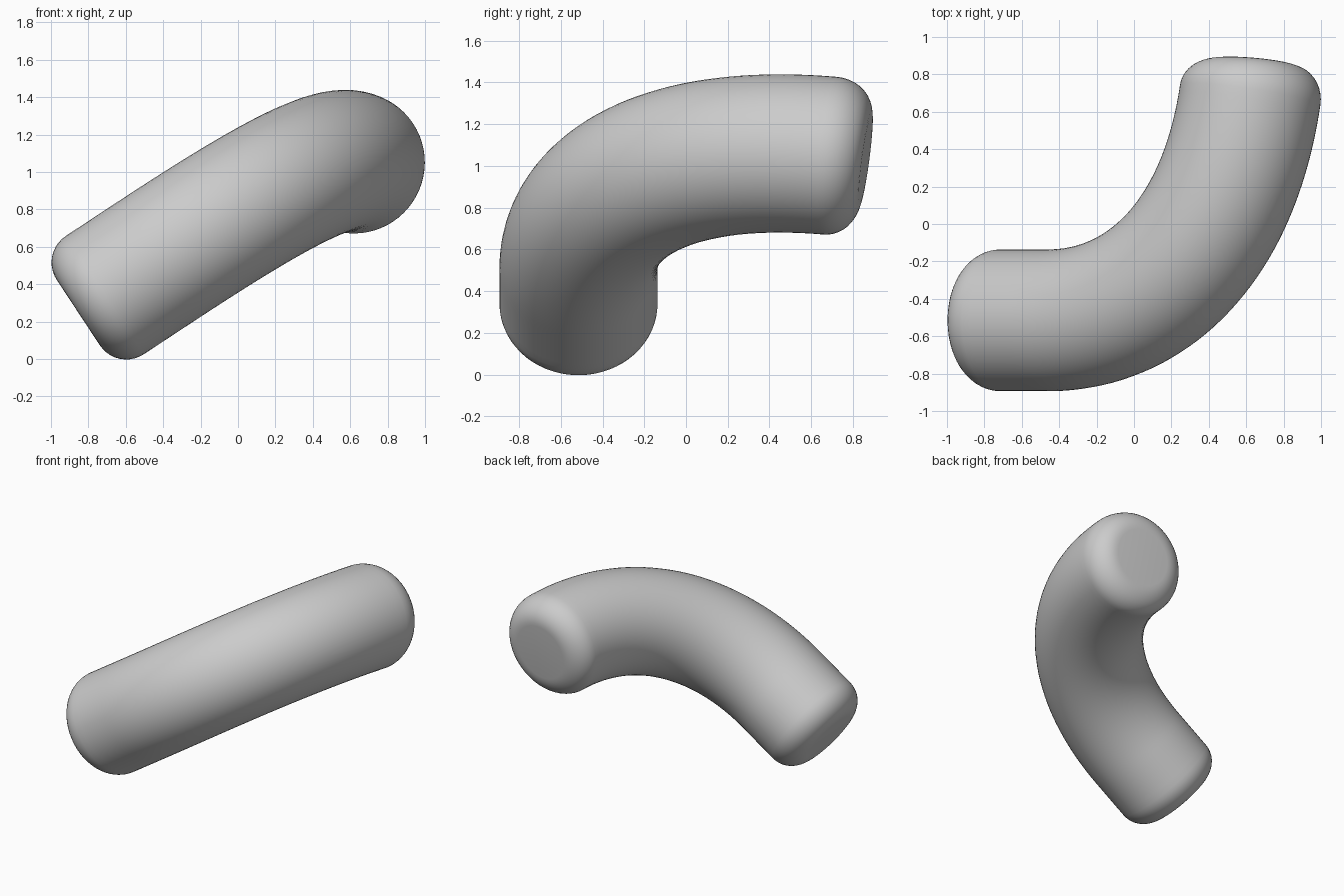
import bpy, bmesh
from math import sin, cos, pi, radians
from mathutils import Vector
from mathutils.geometry import interpolate_bezier

cube = bpy.data.objects.get("Cube")
if cube:
    bpy.data.objects.remove(cube)

RADIUS, ROUND, SIDES = 0.379, 0.17, 64

grey = bpy.data.materials.new("plain_grey")
grey.use_nodes = True
grey.diffuse_color = (0.6, 0.6, 0.6, 1)
grey.node_tree.nodes["Principled BSDF"].inputs["Base Color"].default_value = (0.6, 0.6, 0.6, 1)

# Centre line: a straight lead, then the bend
start, end = Vector((-0.854, -0.515, 0.248)), Vector((0.641, 0.86, 1.03))
dir_in = Vector((0.835, 0, 0.55)).normalized()
dir_out = Vector((0.085, 1, -0.135)).normalized()
bend = start + dir_in * 0.47
path = [start] + interpolate_bezier(bend, bend + dir_in * 0.66, end - dir_out * 0.93, end, 400)
lengths = [0.0]
for a, b in zip(path, path[1:]):
    lengths.append(lengths[-1] + (b - a).length)
total = lengths[-1]
normal = dir_in.cross(dir_out).normalized()


def frame_at(dist):
    """Point and two cross-section axes at a distance along the path."""
    i = next((k for k in range(1, len(path)) if lengths[k] >= dist), len(path) - 1)
    f = (dist - lengths[i - 1]) / (lengths[i] - lengths[i - 1])
    tangent = (path[min(i + 1, len(path) - 1)] - path[max(i - 2, 0)]).normalized()
    side = tangent.cross(normal).normalized()
    return path[i - 1].lerp(path[i], f), side, side.cross(tangent)


# Distance and radius of each ring: rounded rim, body, rounded rim
rim = [(ROUND * (1 - sin(a)), RADIUS - ROUND * (1 - cos(a)))
       for a in (pi / 2 * (1 - k / 10) for k in range(11))]
body = [(ROUND + (total - 2 * ROUND) * k / 48, RADIUS) for k in range(1, 48)]
rings = rim + body + [(total - d, r) for d, r in reversed(rim)]

# Sweep the tube and close both flat ends
bm = bmesh.new()
loops = []
for dist, radius in rings:
    centre, u, v = frame_at(dist)
    loops.append([bm.verts.new(centre + (u * cos(t) + v * sin(t)) * radius)
                  for t in (2 * pi * k / SIDES for k in range(SIDES))])
for low, high in zip(loops, loops[1:]):
    for k in range(SIDES):
        n = (k + 1) % SIDES
        bm.faces.new((low[k], low[n], high[n], high[k]))
bm.faces.new(loops[0])
bm.faces.new(loops[-1])
bmesh.ops.recalc_face_normals(bm, faces=bm.faces)

mesh = bpy.data.meshes.new("bent_tube")
bm.to_mesh(mesh)
bm.free()
mesh.materials.append(grey)
tube = bpy.data.objects.new("bent_tube", mesh)
bpy.context.collection.objects.link(tube)
bpy.context.view_layer.objects.active = tube
tube.select_set(True)
bpy.ops.object.shade_smooth_by_angle(angle=radians(30))
